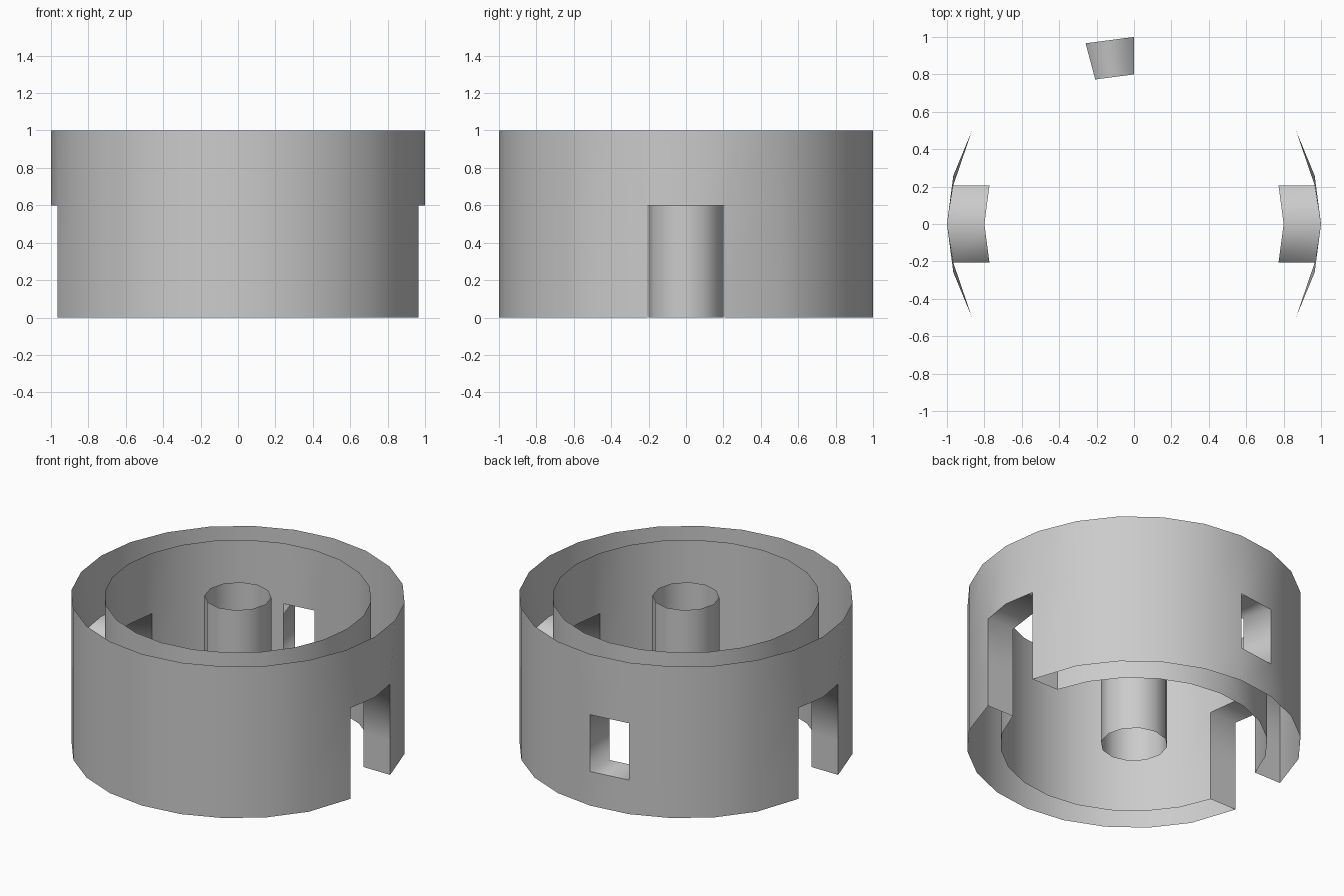
import bpy
import bmesh
from math import cos, sin, pi

cube = bpy.data.objects.get("Cube")
if cube:
    bpy.data.objects.remove(cube, do_unlink=True)

SIDES = 24
LEVELS = [0, 0.225, 0.6, 1]   # base, window sill, opening tops, rim
OUTER, INNER = 1.0, 0.8
SLOT_HALF = INNER * sin(2 * pi / SIDES)

grey = bpy.data.materials.new("plain grey")
grey.use_nodes = True
colour = (0.6, 0.6, 0.6, 1)
grey.diffuse_color = colour
grey.node_tree.nodes["Principled BSDF"].inputs["Base Color"].default_value = colour

# Openings as (level, segment) cells: two side slots and one rear window
openings = {(row, seg) for row in (0, 1) for seg in (0, 23, 11, 12)}
openings.add((1, 6))


def point(radius, row, seg):
    """Corner of the wall grid; outer slot edges are pulled parallel to the slot."""
    angle = 2 * pi * seg / SIDES
    x, y = radius * cos(angle), radius * sin(angle)
    if radius == OUTER and row < 3 and seg % 12 in (1, 11):
        y = SLOT_HALF if y > 0 else -SLOT_HALF
    return x, y, LEVELS[row]


def make_object(name, quads):
    bm = bmesh.new()
    for quad in quads:
        bm.faces.new([bm.verts.new(co) for co in quad])
    bmesh.ops.remove_doubles(bm, verts=bm.verts, dist=0.0001)
    for face in bm.faces:
        face.smooth = True
    mesh = bpy.data.meshes.new(name)
    bm.to_mesh(mesh)
    bm.free()
    mesh.materials.append(grey)
    obj = bpy.data.objects.new(name, mesh)
    bpy.context.collection.objects.link(obj)
    return obj


def corners(row, seg):
    nxt = (seg + 1) % SIDES
    return [(row, seg), (row, nxt), (row + 1, nxt), (row + 1, seg)]


def wall(radius, inward=False):
    quads = []
    for row in range(3):
        for seg in range(SIDES):
            if (row, seg) not in openings:
                quad = [point(radius, *c) for c in corners(row, seg)]
                quads.append(quad[::-1] if inward else quad)
    return quads


# Concentric walls, open at top and bottom
make_object("outer_wall", wall(OUTER))
make_object("inner_wall", wall(INNER, inward=True))

# Jambs, sills and ceilings joining the two walls around each opening
lining = []
for row, seg in sorted(openings):
    ring = corners(row, seg)
    neighbours = [(row - 1, seg), (row, (seg + 1) % SIDES),
                  (row + 1, seg), (row, (seg - 1) % SIDES)]
    for k, other in enumerate(neighbours):
        if other in openings or other[0] < 0:
            continue
        a, b = ring[k], ring[(k + 1) % 4]
        lining.append([point(OUTER, *a), point(OUTER, *b),
                       point(INNER, *b), point(INNER, *a)])
make_object("opening_linings", lining)

# Thin open tube in the middle
TUBE_SIDES, TUBE_RADIUS = 12, 0.2
tube = []
for k in range(TUBE_SIDES):
    a, b = (2 * pi * n / TUBE_SIDES for n in (k, k + 1))
    tube.append([(TUBE_RADIUS * cos(t), TUBE_RADIUS * sin(t), z)
                 for t, z in ((a, 0), (b, 0), (b, 1), (a, 1))])
make_object("centre_tube", tube)
